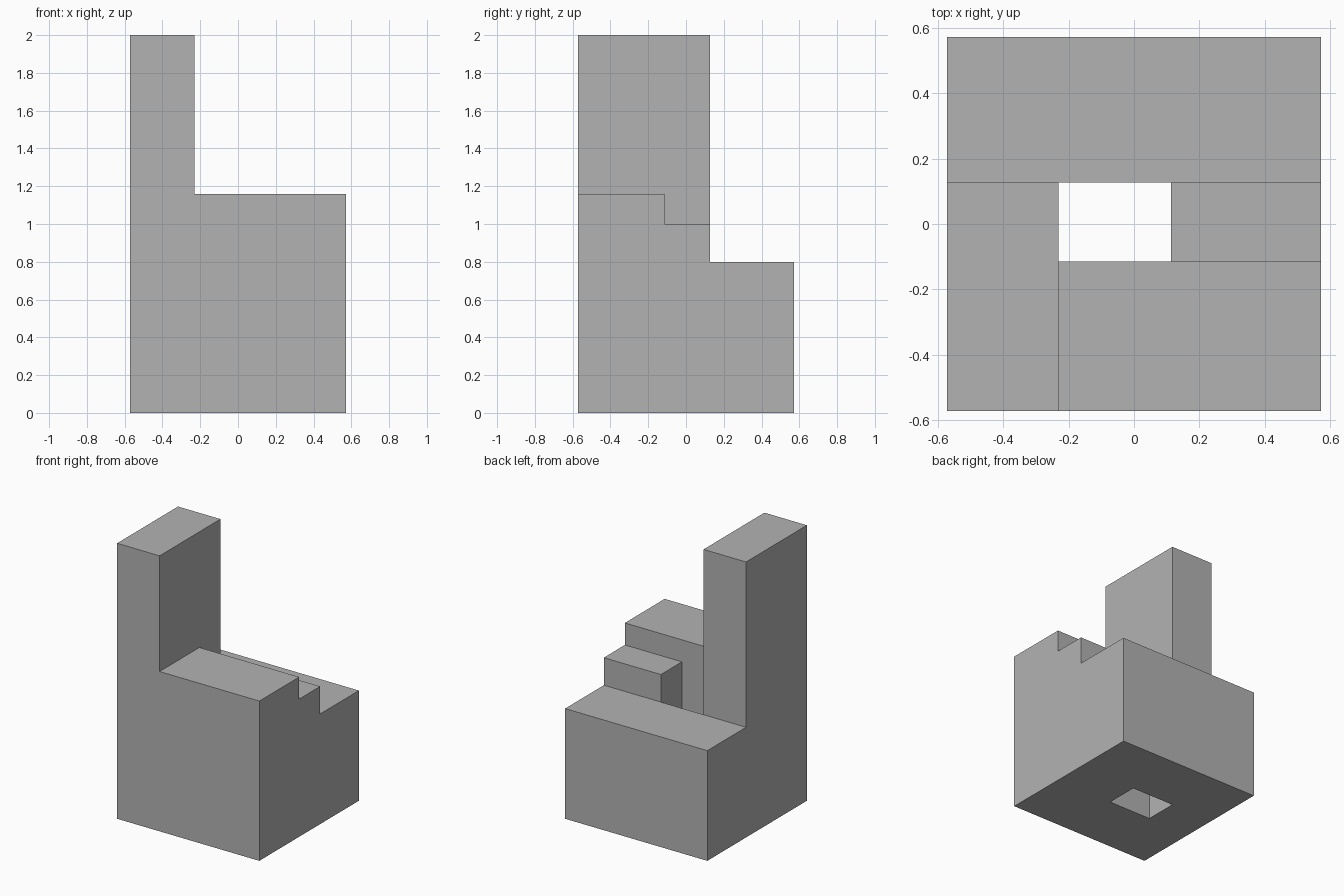
import bpy
import bmesh

default = bpy.data.objects.get("Cube")
if default:
    bpy.data.objects.remove(default, do_unlink=True)

# One plain grey for the whole block
grey = bpy.data.materials.new("plain_grey")
grey.use_nodes = True
colour = (0.45, 0.45, 0.45, 1)
grey.diffuse_color = colour
grey.node_tree.nodes["Principled BSDF"].inputs["Base Color"].default_value = colour


def box(name, low, high):
    """Box spanning two opposite corners."""
    mesh = bpy.data.meshes.new(name)
    bm = bmesh.new()
    bmesh.ops.create_cube(bm, size=2)
    for v in bm.verts:
        v.co = [h if c > 0 else l for c, l, h in zip(v.co, low, high)]
    bm.to_mesh(mesh)
    bm.free()
    mesh.materials.append(grey)
    obj = bpy.data.objects.new(name, mesh)
    bpy.context.collection.objects.link(obj)
    return obj


def carve(target, name, low, high):
    """Subtract a box from the target and discard the cutter."""
    cutter = box(name, low, high)
    cutter.hide_render = True
    mod = target.modifiers.new(name, "BOOLEAN")
    mod.operation = "DIFFERENCE"
    mod.solver = "EXACT"
    mod.object = cutter
    bpy.context.view_layer.objects.active = target
    bpy.ops.object.modifier_apply(modifier=name)
    bpy.data.objects.remove(cutter, do_unlink=True)


HALF, FAR = 0.571, 1.0          # half width of the base, cutter overshoot
TOWER_X, SHAFT_X = -0.23, 0.113  # side walls of the shaft
FRONT_Y, BACK_Y = -0.114, 0.127  # front and back walls of the shaft

body = box("stepped_block", (-HALF, -HALF, 0), (HALF, HALF, 2))

# Space beside the tower, low back ledge, middle step, vertical shaft
carve(body, "front_ledge_cut", (TOWER_X, -FAR, 1.16), (FAR, FAR, 3))
carve(body, "back_ledge_cut", (-FAR, BACK_Y, 0.8), (FAR, FAR, 3))
carve(body, "middle_step_cut", (TOWER_X, FRONT_Y, 1.0), (FAR, FAR, 3))
carve(body, "shaft_cut", (TOWER_X, FRONT_Y, -1), (SHAFT_X, BACK_Y, 3))

# Merge leftover flat seams
bm = bmesh.new()
bm.from_mesh(body.data)
bmesh.ops.remove_doubles(bm, verts=bm.verts, dist=0.0001)
bmesh.ops.dissolve_limit(bm, angle_limit=0.01, verts=bm.verts, edges=bm.edges)
bm.to_mesh(body.data)
bm.free()
